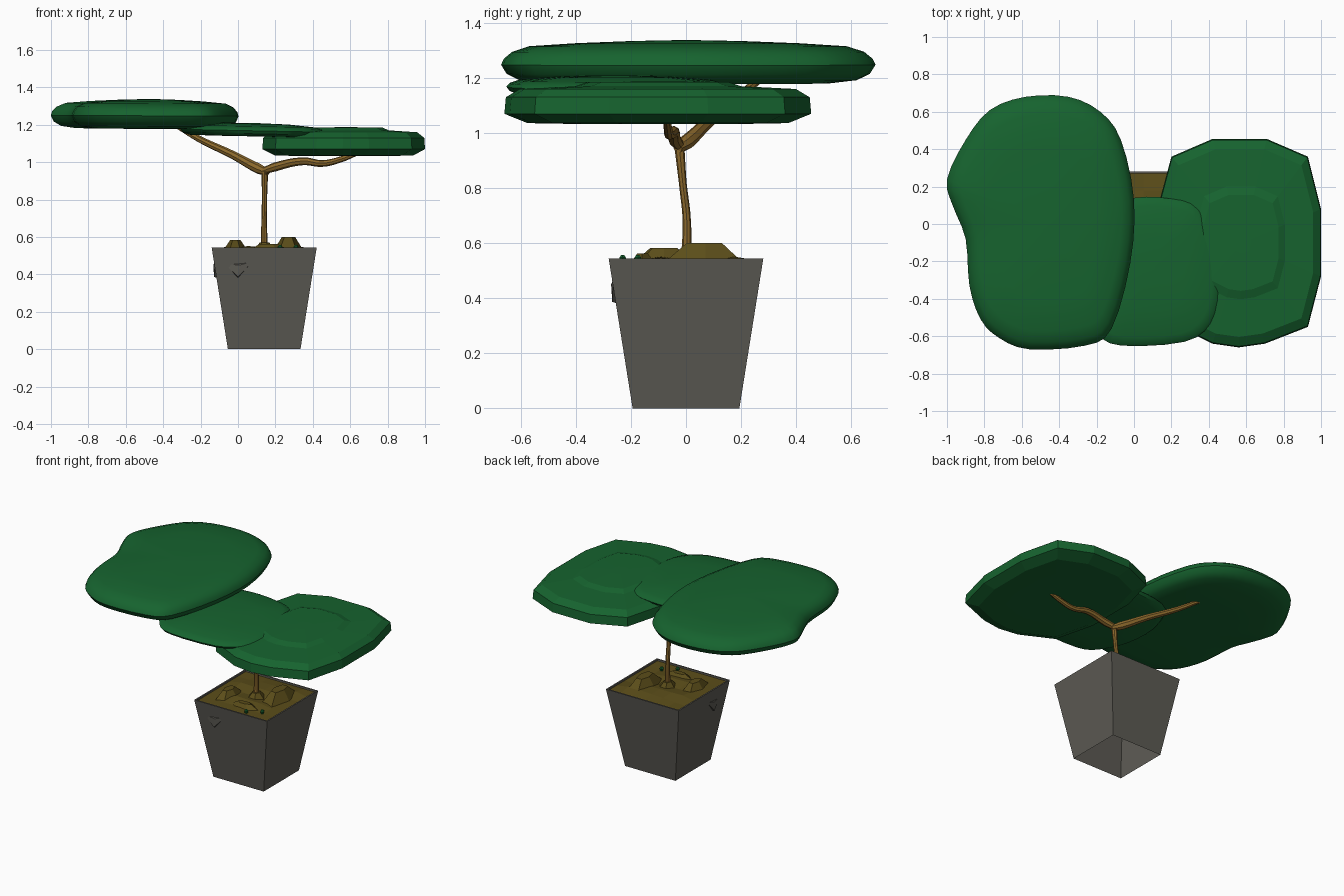
import bpy, bmesh, random
from math import cos, sin, tau

if "Cube" in bpy.data.objects:
    bpy.data.objects.remove(bpy.data.objects["Cube"])

random.seed(4)
CX = 0.14  # pot axis


def material(name, rgb):
    m = bpy.data.materials.new(name)
    m.diffuse_color = (*rgb, 1)
    m.use_nodes = True
    m.node_tree.nodes["Principled BSDF"].inputs["Base Color"].default_value = m.diffuse_color
    return m


LEAF = material("leaf_green", (0.008, 0.125, 0.028))
BARK = material("bark_brown", (0.26, 0.14, 0.025))
SOIL = material("soil_brown", (0.105, 0.075, 0.01))
CLAY = material("pot_grey", (0.11, 0.105, 0.09))


def make(name, verts, faces, mat, fix=True):
    me = bpy.data.meshes.new(name)
    me.from_pydata(verts, [], faces)
    me.materials.append(mat)
    if fix:
        bm = bmesh.new()
        bm.from_mesh(me)
        bmesh.ops.recalc_face_normals(bm, faces=bm.faces)
        bm.to_mesh(me)
        bm.free()
    ob = bpy.data.objects.new(name, me)
    bpy.context.collection.objects.link(ob)
    return ob


def refine(pts, k):
    """Closed Catmull-Rom resampling of an outline."""
    out, n = [], len(pts)
    for i in range(n):
        p = [pts[(i + j - 1) % n] for j in range(4)]
        for s in range(k):
            t = s / k
            out.append(tuple(0.5 * (2 * b + (c - a) * t + (2*a - 5*b + 4*c - d) * t**2
                                    + (3*b - a - 3*c + d) * t**3)
                             for a, b, c, d in zip(*p)))
    return out


def pad(name, outline, centre, rings, mat, slope=(0, 0)):
    """Slab made of scaled copies of an outline, rings = (scale, z)."""
    n, (cx, cy) = len(outline), centre
    verts = [(cx + (x - cx) * s, cy + (y - cy) * s,
              z + slope[0] * (x - cx) * s + slope[1] * (y - cy) * s)
             for s, z in rings for x, y in outline]
    faces = [(r*n + i, r*n + (i+1) % n, (r+1)*n + (i+1) % n, (r+1)*n + i)
             for r in range(len(rings) - 1) for i in range(n)]
    faces += [tuple(range(n))[::-1], tuple(range((len(rings)-1)*n, len(rings)*n))]
    return make(name, verts, faces, mat)


def smooth(ob):
    bpy.ops.object.select_all(action='DESELECT')
    ob.select_set(True)
    bpy.context.view_layer.objects.active = ob
    bpy.ops.object.shade_smooth_by_angle(angle=0.6)


# Pot: tapered square shell, open at top and bottom
square = [(-1, -1), (1, -1), (1, 1), (-1, 1)]
make("pot", [(CX + x * h, y * h, z) for h, z in ((0.194, 0), (0.281, 0.545), (0.271, 0.545), (0.269, 0.53))
             for x, y in square],
     [(r*4 + i, r*4 + (i+1) % 4, r*4 + 4 + (i+1) % 4, r*4 + 4 + i) for r in range(3) for i in range(4)], CLAY)

# Pot chips: small wedges on the front and left walls
chip = [(-0.07, 0.262, 0.455), (0.08, 0.264, 0.47), (0.0, 0.268, 0.387), (0.0, 0.25, 0.38), (0.01, 0.272, 0.45)]
chip_faces = [(0, 2, 4), (2, 1, 4), (1, 0, 4), (0, 3, 2), (3, 1, 2), (0, 1, 3)]
make("front_chip", [(u, -d, z) for u, d, z in chip], chip_faces, CLAY)
make("left_chip", [(CX - d, u - 0.13, z) for u, d, z in chip], chip_faces, CLAY)

# Soil: faceted bed
N = 7
bed = [(CX - 0.27 + 0.54 * i / (N-1), -0.27 + 0.54 * j / (N-1),
        0.535 + (random.uniform(-0.006, 0.018) if 0 < i < N-1 and 0 < j < N-1 else 0))
       for j in range(N) for i in range(N)]
make("soil", bed, [(j*N + i, j*N + i + 1, j*N + N + i + 1, j*N + N + i)
                   for j in range(N-1) for i in range(N-1)], SOIL)

# Soil lumps
for k, (x, y, rx, ry, top) in enumerate([(0.27, 0.07, 0.09, 0.16, 0.6), (-0.015, -0.08, 0.065, 0.12, 0.583),
                                         (0.14, 0.0, 0.06, 0.07, 0.57), (0.16, -0.16, 0.11, 0.05, 0.562)]):
    ring = [(x + rx * random.uniform(0.85, 1.1) * cos(tau * i / 6),
             y + ry * random.uniform(0.85, 1.1) * sin(tau * i / 6)) for i in range(6)]
    pad(f"soil_lump_{k}", ring, (x, y), [(1, 0.53), (0.45, top)], SOIL)

# Tiny sprouts on the soil
for k, (x, y) in enumerate([(0.225, -0.23), (0.31, -0.175)]):
    ring = [(x + 0.014 * cos(tau * i / 6), y + 0.014 * sin(tau * i / 6)) for i in range(6)]
    pad(f"sprout_{k}", ring, (x, y), [(0.7, 0.53), (1, 0.547), (0.5, 0.556)], LEAF)


# Trunk and branches: bevelled paths with varying radius
def limb(name, pts):
    cu = bpy.data.curves.new(name, 'CURVE')
    cu.dimensions = '3D'
    cu.bevel_depth = 1
    cu.bevel_resolution = 2
    cu.resolution_u = 4
    cu.use_fill_caps = True
    sp = cu.splines.new('BEZIER')
    sp.bezier_points.add(len(pts) - 1)
    for b, (x, y, z, r) in zip(sp.bezier_points, pts):
        b.co, b.radius = (x, y, z), r
        b.handle_left_type = b.handle_right_type = 'AUTO'
    ob = bpy.data.objects.new(name, cu)
    bpy.context.collection.objects.link(ob)
    bpy.ops.object.select_all(action='DESELECT')
    ob.select_set(True)
    bpy.context.view_layer.objects.active = ob
    bpy.ops.object.convert(target='MESH')
    ob = bpy.context.object
    ob.data.materials.clear()
    ob.data.materials.append(BARK)
    smooth(ob)


limb("trunk", [(0.14, 0, 0.53, 0.019), (0.14, 0.003, 0.68, 0.015), (0.142, -0.012, 0.82, 0.014),
               (0.143, -0.024, 0.95, 0.018)])
limb("left_branch", [(0.16, -0.03, 0.945, 0.018), (0.11, 0.0, 0.965, 0.028), (-0.03, 0.08, 1.04, 0.022),
                     (-0.2, 0.18, 1.12, 0.018), (-0.32, 0.26, 1.19, 0.014)])
limb("right_branch", [(0.13, -0.02, 0.95, 0.018), (0.2, -0.04, 0.975, 0.024), (0.35, -0.045, 1.005, 0.021),
                      (0.45, -0.06, 0.993, 0.018), (0.55, -0.065, 1.015, 0.016), (0.64, -0.07, 1.05, 0.013)])

# Left canopy: large rounded pad
left = [(-1, .24), (-.9, .45), (-.77, .61), (-.58, .68), (-.35, .68), (-.18, .6), (-.07, .45), (0, .13),
        (-.02, -.21), (-.12, -.56), (-.26, -.65), (-.56, -.67), (-.72, -.61), (-.82, -.51), (-.88, -.33),
        (-.9, -.08), (-.97, .1)]
smooth(pad("left_canopy", refine(left, 3), (-0.46, 0),
           [(0.4, 1.178), (0.75, 1.18), (0.9, 1.192), (0.97, 1.215), (1, 1.248), (0.985, 1.27), (0.94, 1.295),
            (0.85, 1.315), (0.6, 1.326), (0.3, 1.334), (0.08, 1.337)], LEAF, (-0.005, 0)))

# Middle canopy: thin rounded pad
mid = [(0, .14), (.2, .135), (.35, .08), (.44, -.13), (.46, -.35), (.41, -.53), (.27, -.63), (-.07, -.65),
       (-.2, -.58), (-.29, -.4), (-.3, -.15), (-.2, .07)]
smooth(pad("middle_canopy", refine(mid, 3), (0.08, -0.26),
           [(0.5, 1.138), (0.88, 1.14), (0.97, 1.152), (1, 1.168), (0.97, 1.18), (0.88, 1.192), (0.5, 1.205),
            (0.1, 1.209)], LEAF, (-0.02, 0)))

# Right canopy: faceted pad with a raised middle
right = [(.2, .36), (.42, .455), (.71, .455), (.93, .36), (1, .08), (1, -.28), (.93, -.55), (.7, -.64),
         (.56, -.66), (.42, -.64), (.2, -.53), (.13, -.25), (.13, .1)]
pad("right_canopy", right, (0.58, -0.1),
    [(0.55, 1.033), (0.85, 1.036), (1, 1.07), (0.99, 1.13), (0.9, 1.16), (0.54, 1.17), (0.46, 1.185),
     (0.1, 1.187)], LEAF)
